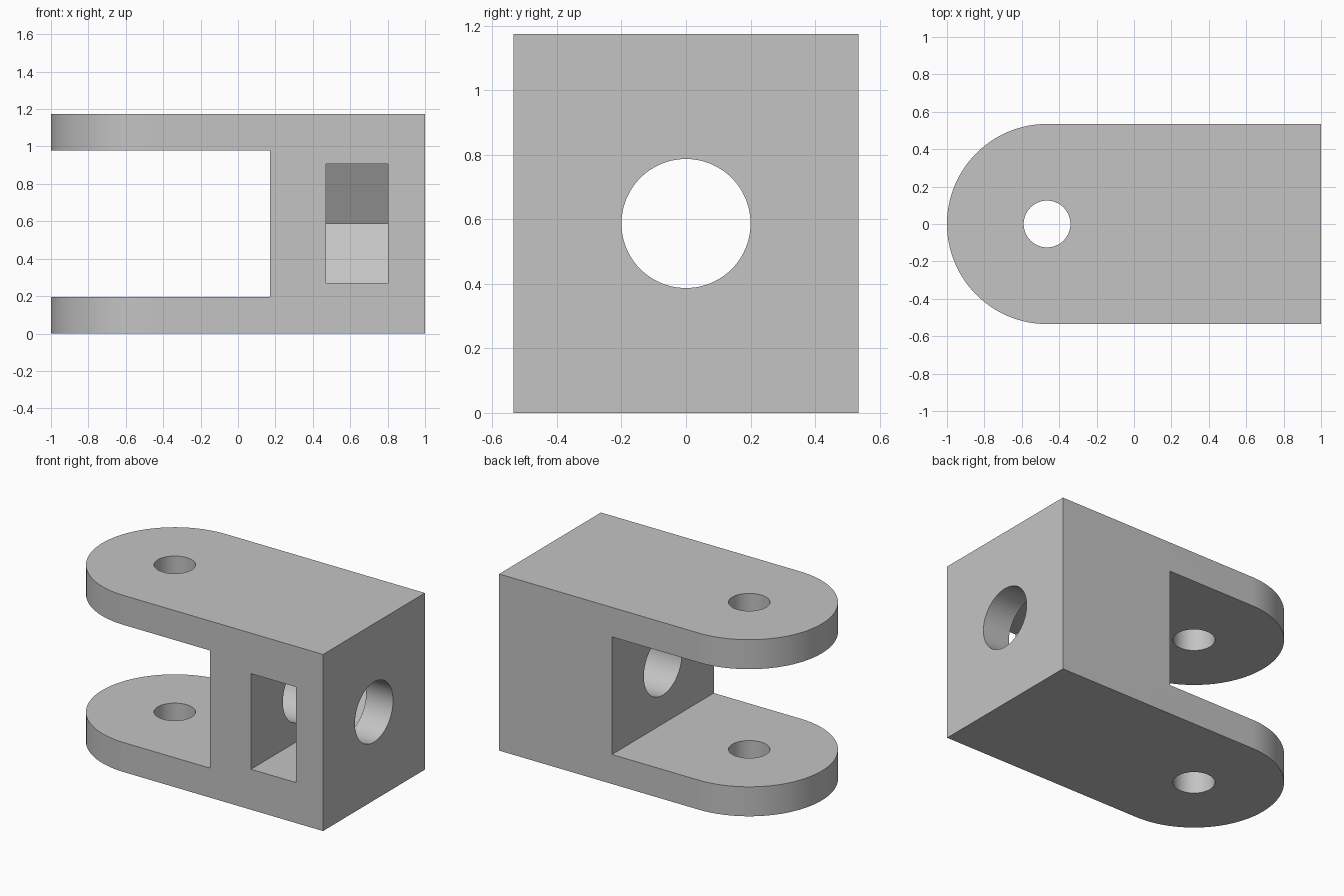
import bpy
import bmesh
from math import cos, sin, pi, radians
from mathutils import Vector

cube = bpy.data.objects.get("Cube")
if cube:
    bpy.data.objects.remove(cube, do_unlink=True)

HEIGHT = 1.174
MID_Z = HEIGHT / 2
HALF_W = 0.535
PIVOT_X = HALF_W - 1
ARM = 0.196

# One plain grey material
grey = bpy.data.materials.new("plain grey")
grey.use_nodes = True
colour = (0.55, 0.55, 0.55, 1)
grey.diffuse_color = colour
grey.node_tree.nodes["Principled BSDF"].inputs["Base Color"].default_value = colour


def arc(cx, cy, r, start, end, steps):
    """Points along an arc, both ends included."""
    angles = [start + (end - start) * i / steps for i in range(steps + 1)]
    return [(cx + r * cos(a), cy + r * sin(a)) for a in angles]


def circle(cx, cy, r, steps=96):
    return arc(cx, cy, r, 0, 2 * pi, steps)[:-1]


def prism(name, outline, axis, low, high):
    """Extrude an outline along z (outline in x, y) or x (outline in y, z)."""
    place = (lambda p: (p[0], p[1], low)) if axis == "z" else (lambda p: (low, p[0], p[1]))
    direction = Vector((0, 0, 1)) if axis == "z" else Vector((1, 0, 0))
    bm = bmesh.new()
    base = bm.faces.new([bm.verts.new(place(p)) for p in outline])
    top = bmesh.ops.extrude_face_region(bm, geom=[base], use_keep_orig=True)["geom"]
    moved = [v for v in top if isinstance(v, bmesh.types.BMVert)]
    bmesh.ops.translate(bm, verts=moved, vec=direction * (high - low))
    bmesh.ops.recalc_face_normals(bm, faces=bm.faces)
    mesh = bpy.data.meshes.new(name)
    bm.to_mesh(mesh)
    bm.free()
    mesh.materials.append(grey)
    obj = bpy.data.objects.new(name, mesh)
    bpy.context.collection.objects.link(obj)
    return obj


# Solid block with one rounded end
outline = arc(PIVOT_X, 0, HALF_W, pi / 2, 3 * pi / 2, 64) + [(1, -HALF_W), (1, HALF_W)]
body = prism("clevis_body", outline, "z", 0, HEIGHT)

# Gap between the two arms
gap = prism("arm_gap_cutter", [(-1, ARM), (1, ARM), (1, HEIGHT - ARM), (-1, HEIGHT - ARM)],
            "x", -1.2, 0.17)

# Pin hole through both arms, and bolt hole through the block
pin_hole = prism("pin_hole_cutter", circle(PIVOT_X, 0, 0.125), "z", -0.1, HEIGHT + 0.1)
bolt_hole = prism("bolt_hole_cutter", circle(0, MID_Z, 0.2), "x", 0.1, 1.1)

# Hexagonal nut pocket, open to the front
half = 0.318
corner = half / cos(pi / 6)
pocket_outline = [(-1, MID_Z - half), (corner / 2, MID_Z - half), (corner, MID_Z),
                  (corner / 2, MID_Z + half), (-1, MID_Z + half)]
pocket = prism("nut_pocket_cutter", pocket_outline, "x", 0.47, 0.803)

# Cut the body and remove the cutters
bpy.ops.object.select_all(action="DESELECT")
bpy.context.view_layer.objects.active = body
body.select_set(True)
for cutter in (gap, pin_hole, bolt_hole, pocket):
    cutter.hide_render = True
    mod = body.modifiers.new(cutter.name, "BOOLEAN")
    mod.operation = "DIFFERENCE"
    mod.solver = "EXACT"
    mod.object = cutter
    bpy.ops.object.modifier_apply(modifier=mod.name)
    bpy.data.objects.remove(cutter, do_unlink=True)

bpy.ops.object.shade_smooth_by_angle(angle=radians(30))
